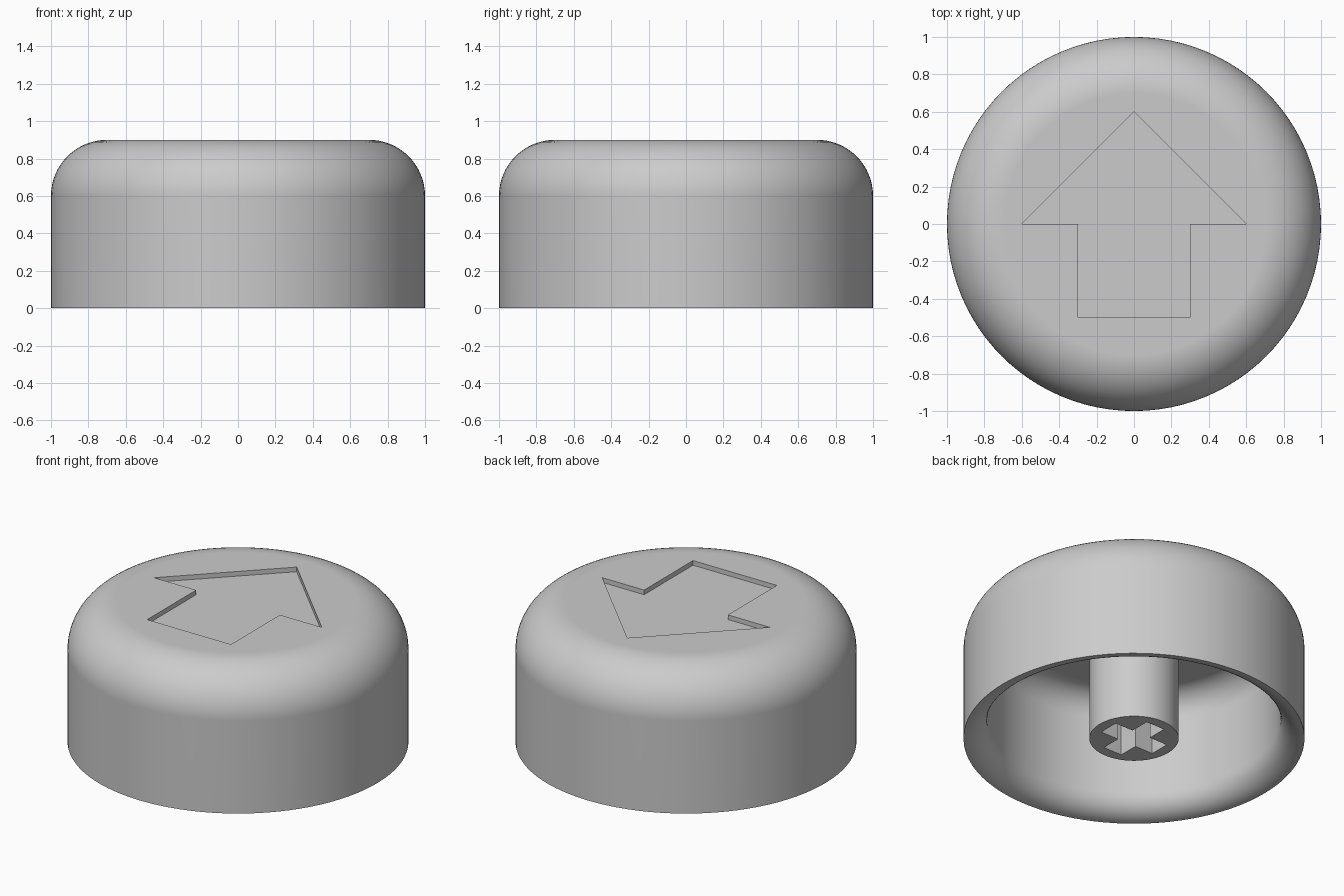
import bpy, bmesh, math

if "Cube" in bpy.data.objects:
    bpy.data.objects.remove(bpy.data.objects["Cube"])

SEG = 96                      # sides of round parts
HEIGHT, OUTER, WALL = 0.9, 1.0, 0.14

grey = bpy.data.materials.new("light_grey")
grey.diffuse_color = (0.6, 0.6, 0.6, 1)
grey.use_nodes = True
grey.node_tree.nodes["Principled BSDF"].inputs["Base Color"].default_value = grey.diffuse_color


def make_object(name, bm):
    bmesh.ops.recalc_face_normals(bm, faces=bm.faces)
    mesh = bpy.data.meshes.new(name)
    bm.to_mesh(mesh)
    bm.free()
    mesh.materials.append(grey)
    obj = bpy.data.objects.new(name, mesh)
    bpy.context.collection.objects.link(obj)
    return obj


def lathe(name, profile):
    """Revolve (radius, z) points and cap both ends with flat discs."""
    bm = bmesh.new()
    rings = []
    for r, z in profile:
        rings.append([bm.verts.new((r * math.cos(2 * math.pi * i / SEG),
                                    r * math.sin(2 * math.pi * i / SEG), z))
                      for i in range(SEG)])
    for a, b in zip(rings, rings[1:]):
        for i in range(SEG):
            j = (i + 1) % SEG
            bm.faces.new((a[i], a[j], b[j], b[i]))
    bm.faces.new(rings[0])
    bm.faces.new(rings[-1])
    return make_object(name, bm)


def prism(name, outline, z0, z1):
    """Extrude a flat outline from z0 to z1."""
    bm = bmesh.new()
    face = bm.faces.new([bm.verts.new((x, y, z0)) for x, y in outline])
    grown = bmesh.ops.extrude_face_region(bm, geom=[face])["geom"]
    bmesh.ops.translate(bm, vec=(0, 0, z1 - z0),
                        verts=[v for v in grown if isinstance(v, bmesh.types.BMVert)])
    return make_object(name, bm)


def arc(cr, cz, radius, start, end, steps):
    """Quarter-round points, angles in degrees."""
    angles = [math.radians(start + (end - start) * i / steps) for i in range(steps + 1)]
    return [(cr + radius * math.cos(a), cz + radius * math.sin(a)) for a in angles]


def cut_and_smooth(obj, cutter):
    mod = obj.modifiers.new("cut", 'BOOLEAN')
    mod.object, mod.operation, mod.solver = cutter, 'DIFFERENCE', 'EXACT'
    bpy.ops.object.select_all(action='DESELECT')
    bpy.context.view_layer.objects.active = obj
    obj.select_set(True)
    bpy.ops.object.modifier_apply(modifier=mod.name)
    bpy.data.objects.remove(cutter)
    bpy.ops.object.shade_smooth_by_angle(angle=math.radians(30))
    obj.modifiers.new("even_shading", 'WEIGHTED_NORMAL').keep_sharp = True


# Hollow round cap: domed shoulder, straight wall, rounded inner rim, flat ceiling
ROUND = 0.3
inner_round = ROUND - WALL
ceiling = HEIGHT - WALL
profile = (arc(OUTER - ROUND, HEIGHT - ROUND, ROUND, 90, 0, 16)
           + arc(OUTER, WALL, WALL, 270, 180, 10)
           + arc(OUTER - ROUND, ceiling - inner_round, inner_round, 0, 90, 10))
cap = lathe("cap", profile)

# Arrow recess sunk into the top
half = [(0.6, 0), (0.3, 0), (0.3, -0.5)]
arrow = [(0, 0.6)] + half + [(-x, y) for x, y in reversed(half)]
cut_and_smooth(cap, prism("arrow_cutter", arrow, HEIGHT - 0.03, HEIGHT + 0.1))

# Central stem with a cross-shaped socket
stem = lathe("stem", [(0.262, 0), (0.262, ceiling + 0.02)])
L, W = 0.195, 0.066
cross = []
for k in range(4):
    c, s = round(math.cos(k * math.pi / 2)), round(math.sin(k * math.pi / 2))
    cross += [(x * c - y * s, x * s + y * c) for x, y in ((L, -W), (L, W), (W, W))]
cut_and_smooth(stem, prism("socket_cutter", cross, -0.1, 0.4))
